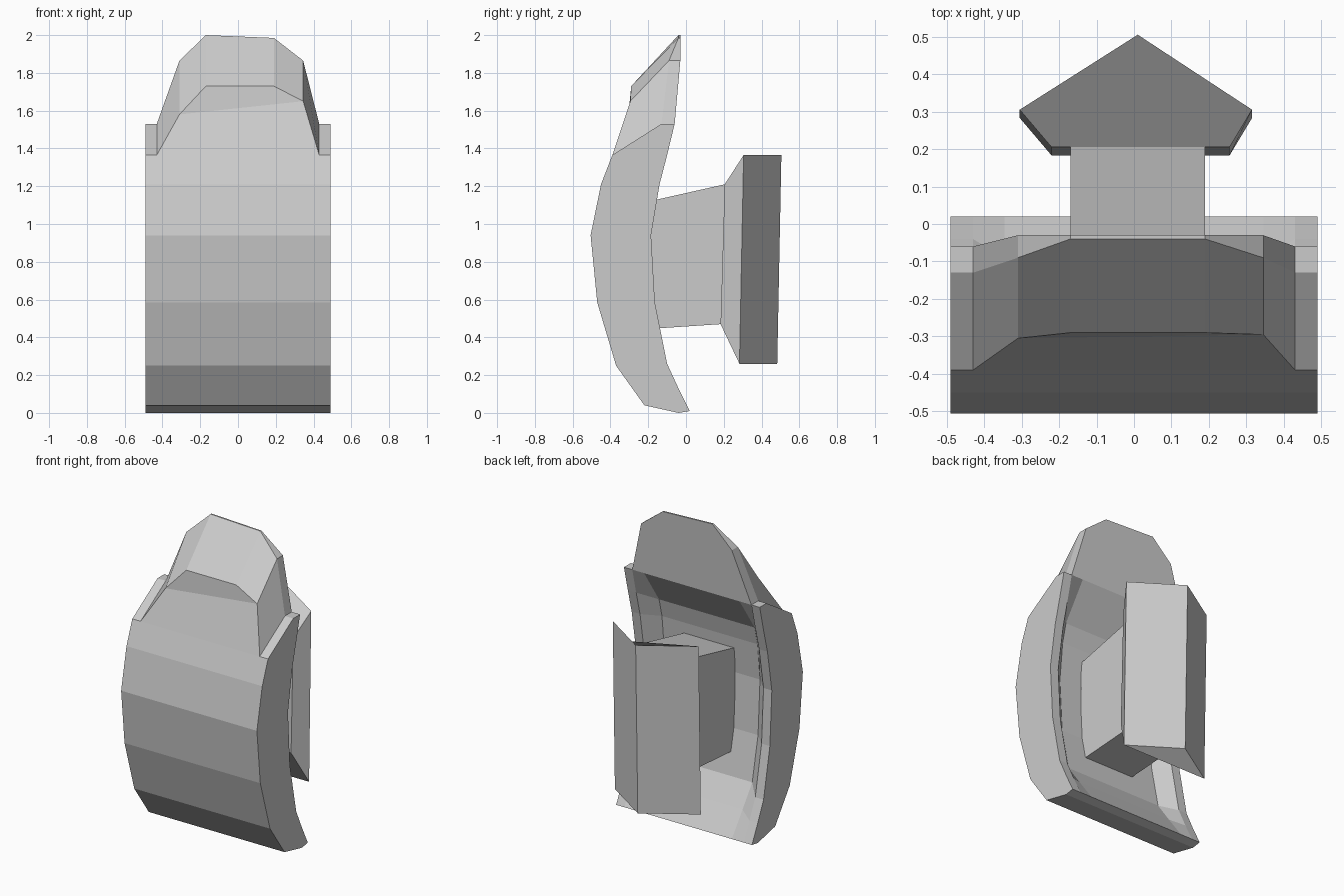
import bpy, bmesh

if "Cube" in bpy.data.objects:
    bpy.data.objects.remove(bpy.data.objects["Cube"])


def add_face(bm, verts):
    return bm.faces.new(verts)


def finish(bm, name):
    bmesh.ops.remove_doubles(bm, verts=bm.verts, dist=0.0005)
    bmesh.ops.recalc_face_normals(bm, faces=bm.faces)
    mesh = bpy.data.meshes.new(name)
    bm.to_mesh(mesh)
    bm.free()
    obj = bpy.data.objects.new(name, mesh)
    bpy.context.collection.objects.link(obj)
    return obj


def bridge(bm, a, b, closed=True, skip=()):
    n = len(a)
    for i in range(n if closed else n - 1):
        if i not in skip:
            j = (i + 1) % n
            add_face(bm, (a[i], a[j], b[j], b[i]))


# Curved shell: each row gives (y, z) of front surface, rear rim and recess floor
W, R, C = 0.49, 0.43, 0.345
rows = [
    ((-0.04, 0.00), (0.02, 0.01), (0.02, 0.01)),
    ((-0.22, 0.04), (-0.04, 0.13), (-0.09, 0.16)),
    ((-0.37, 0.25), (-0.10, 0.26), (-0.19, 0.30)),
    ((-0.47, 0.585), (-0.165, 0.585), (-0.25, 0.585)),
    ((-0.505, 0.94), (-0.185, 0.94), (-0.27, 0.94)),
    ((-0.45, 1.21), (-0.14, 1.21), (-0.245, 1.18)),
    ((-0.39, 1.365), (-0.10, 1.365), (-0.215, 1.30)),
    ((-0.13, 1.53), (-0.06, 1.53), (-0.06, 1.53)),
]
bm = bmesh.new()
loops = []
for f, r, d in rows:
    section = [(-W, f), (-R, f), (R, f), (W, f), (W, r), (R, r),
               (C, d), (-C, d), (-R, r), (-W, r)]
    loops.append([bm.verts.new((x, *p)) for x, p in section])
for i in range(len(loops) - 1):
    # the middle of the last front band is covered by the hood
    bridge(bm, loops[i], loops[i + 1], skip=(1,) if i == len(loops) - 2 else ())
add_face(bm, loops[0])
top = loops[-1]
for ids in ((2, 3, 4, 5), (0, 1, 8, 9)):
    add_face(bm, [top[k] for k in ids])

# Hood rising from the shell: front outline, top edge, rear outline
front = [(R, -0.39, 1.365), (0.345, -0.295, 1.65), (0.19, -0.29, 1.73),
         (-0.17, -0.29, 1.73), (-0.31, -0.305, 1.58), (-R, -0.39, 1.365)]
edge = [(R, -0.13, 1.53), (0.345, -0.09, 1.865), (0.19, -0.04, 1.985),
        (-0.17, -0.04, 2.0), (-0.31, -0.09, 1.865), (-R, -0.13, 1.53)]
rear = [(x, y, z) for (x, _, z), y in zip(edge, (-0.06, -0.03, -0.03, -0.03, -0.03, -0.06))]
F, M, B = ([bm.verts.new(p) for p in outline] for outline in (front, edge, rear))
bridge(bm, F, M, closed=False)
bridge(bm, M, B, closed=False)
add_face(bm, (F[0], F[1], F[4], F[5]))
add_face(bm, (F[1], F[2], F[3], F[4]))
add_face(bm, B + [top[7], top[6]])
finish(bm, "curved_shell")

# Neck joining shell and rear block
bm = bmesh.new()
profile = [(-0.262, 0.44), (0.185, 0.47), (0.205, 1.21), (-0.262, 1.105)]
left, right = ([bm.verts.new((x, *p)) for p in profile] for x in (-0.17, 0.19))
bridge(bm, left, right)
add_face(bm, left)
add_face(bm, right)
finish(bm, "neck")

# Rear wedge block: small front face flaring to the wide ridge at the back
bm = bmesh.new()
levels = [(0.26, 0.47, -0.022), (1.365, 1.21, 0.0)]
ends = []
for z_back, z_front, dy in levels:
    pts = [(-0.22, 0.205 + dy, z_front), (0.255, 0.205 + dy, z_front),
           (0.315, 0.305 + dy, z_back), (0.01, 0.505 + dy, z_back),
           (-0.305, 0.305 + dy, z_back)]
    ends.append([bm.verts.new(p) for p in pts])
bridge(bm, *ends)
for e in ends:
    add_face(bm, e)
finish(bm, "rear_wedge")
